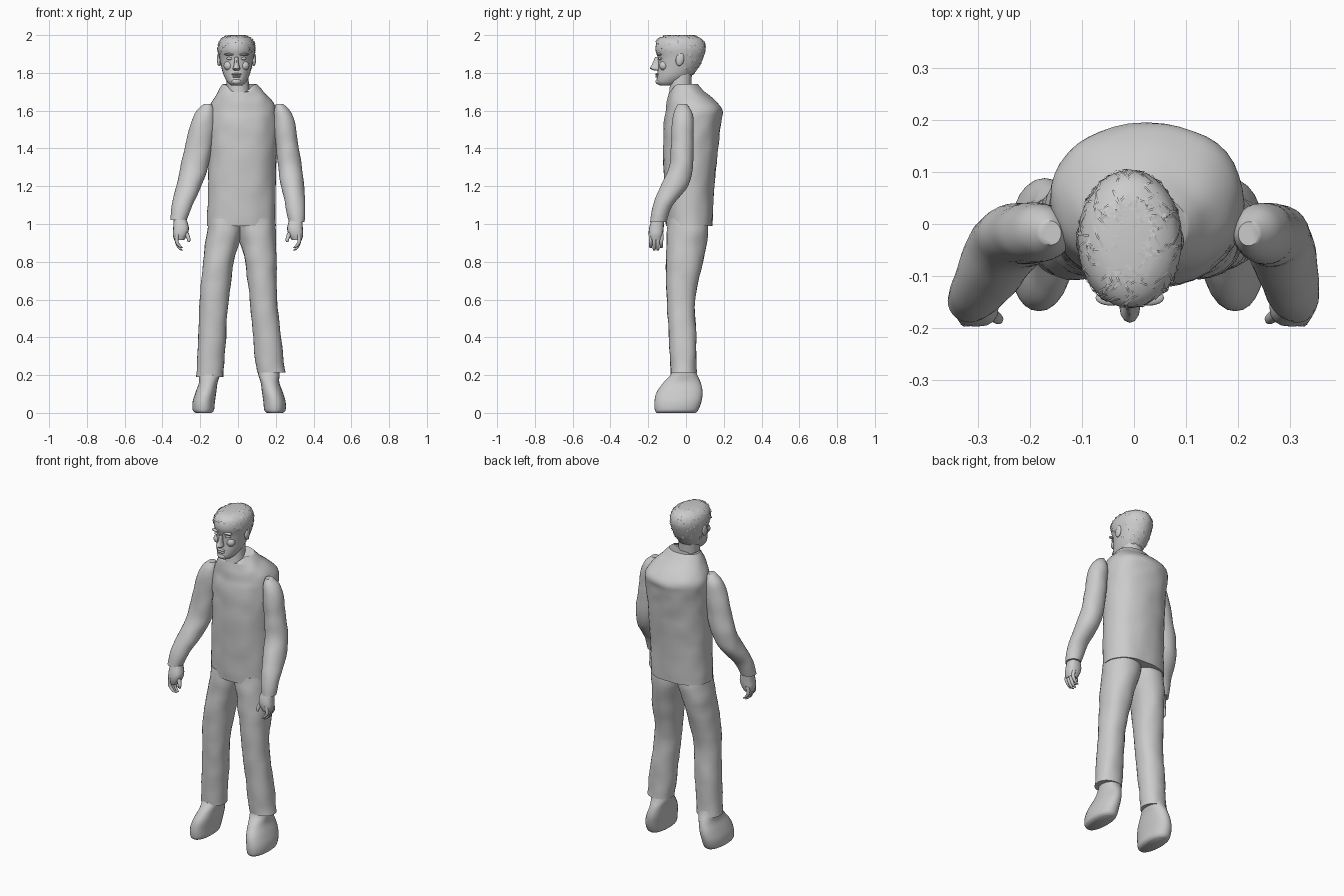
import bpy, bmesh, math, random
from mathutils import Vector, noise

random.seed(4)
cube = bpy.data.objects.get("Cube")
if cube:
    bpy.data.objects.remove(cube, do_unlink=True)

grey = bpy.data.materials.new("plain grey")
grey.use_nodes = True
colour = (0.6, 0.6, 0.6, 1)
grey.diffuse_color = colour
grey.node_tree.nodes["Principled BSDF"].inputs["Base Color"].default_value = colour


def finish(name, bm, smooth=True):
    bmesh.ops.recalc_face_normals(bm, faces=bm.faces)
    mesh = bpy.data.meshes.new(name)
    bm.to_mesh(mesh)
    bm.free()
    obj = bpy.data.objects.new(name, mesh)
    bpy.context.collection.objects.link(obj)
    mesh.materials.append(grey)
    if smooth:
        bpy.ops.object.select_all(action='DESELECT')
        obj.select_set(True)
        bpy.context.view_layer.objects.active = obj
        bpy.ops.object.shade_smooth_by_angle(angle=math.radians(50))
    return obj


def spline(a, b, c, d, t):
    return b + 0.5 * t * (c - a + t * (2 * a - 5 * b + 4 * c - d + t * (3 * (b - c) + d - a)))


def loft(sections, sides=28, power=2.0, steps=5, rough=0.0, dip=0.0):
    """Smooth skin through oval rings given as (x0, x1, y0, y1, z)."""
    bm = bmesh.new()
    rows = []
    last = len(sections) - 1
    for i in range(last):
        four = [sections[max(0, min(last, i + k))] for k in (-1, 0, 1, 2)]
        for s in range(steps):
            rows.append([spline(*v, s / steps) for v in zip(*four)])
    rows.append(sections[-1])
    rings = []
    for r, (x0, x1, y0, y1, z) in enumerate(rows):
        ring = []
        for k in range(sides):
            a = math.tau * k / sides
            c, s = math.cos(a), math.sin(a)
            px = math.copysign(abs(c) ** (2 / power), c)
            py = math.copysign(abs(s) ** (2 / power), s)
            p = Vector(((x0 + x1 + (x1 - x0) * px) / 2, (y0 + y1 + (y1 - y0) * py) / 2, z))
            fold = rough * noise.noise(p * 14)
            p += Vector((c, s, 0)) * fold
            if dip:
                p.z -= dip * max(0, -s) ** 6 * max(0, 1 - (len(rows) - 1 - r) / steps)
            ring.append(bm.verts.new(p))
        rings.append(ring)
    for a, b in zip(rings, rings[1:]):
        for k in range(sides):
            n = (k + 1) % sides
            bm.faces.new((a[k], a[n], b[n], b[k]))
    bm.faces.new(rings[0])
    bm.faces.new(rings[-1])
    return bm


def tube(points):
    """Thin rounded limb through (x, y, z, radius) points."""
    return loft([(x - r, x + r, y - r, y + r, z) for x, y, z, r in points], sides=10, steps=3)


def ball(name, centre, size, turn=0.0):
    bm = bmesh.new()
    bmesh.ops.create_uvsphere(bm, u_segments=16, v_segments=10, radius=1)
    for v in bm.verts:
        v.co = Vector([a * b for a, b in zip(v.co, size)])
        v.co.rotate(Vector((0, 0, 1)).rotation_difference(Vector((0, math.sin(turn), math.cos(turn)))))
        v.co += Vector(centre)
    return finish(name, bm)


# Sleeveless top with a sloping upper back and a dipped collar
finish("torso", loft([
    (-.165, .2, -.105, .14, .99), (-.16, .2, -.115, .15, 1.2),
    (-.157, .205, -.12, .17, 1.4), (-.16, .21, -.115, .185, 1.54),
    (-.157, .207, -.105, .195, 1.6), (-.14, .185, -.1, .165, 1.645),
    (-.105, .135, -.09, .1, 1.7), (-.085, .1, -.075, .06, 1.74)],
    sides=40, power=2.25, rough=.006, dip=.06))

# Trousers
finish("right_trouser_leg", loft([
    (-.22, -.08, -.08, .055, .19), (-.21, -.063, -.09, .053, .4),
    (-.203, -.05, -.1, .048, .6), (-.185, -.022, -.105, .09, .8),
    (-.165, .02, -.1, .115, .95), (-.155, .04, -.095, .11, 1.03)],
    power=2.2, rough=.006))
finish("left_trouser_leg", loft([
    (.1, .25, -.08, .057, .215), (.08, .23, -.09, .053, .4),
    (.063, .207, -.1, .048, .6), (.035, .203, -.105, .09, .8),
    (.0, .2, -.1, .115, .95), (-.02, .19, -.095, .11, 1.03)],
    power=2.2, rough=.006))

# Shoes: broad rounded toe, narrow ankle
for name, side, shift in (("right_shoe", -1, 0), ("left_shoe", 1, .012)):
    rings = [(.14, .225, -.155, .05, 0), (.127, .24, -.165, .065, .015),
             (.122, .24, -.167, .082, .06), (.115, .225, -.155, .088, .11),
             (.108, .207, -.12, .078, .16), (.095, .208, -.08, .058, .205),
             (.095, .208, -.07, .045, .25)]
    finish(name, loft([(side * (a if side > 0 else b) + shift, side * (b if side > 0 else a) + shift, c, d, z)
                       for a, b, c, d, z in rings], power=2.2))

# Sleeves, bent forward at the elbow
finish("right_sleeve", loft([
    (-.358, -.272, -.19, -.105, 1.02), (-.35, -.24, -.175, -.07, 1.1),
    (-.328, -.195, -.135, .01, 1.2), (-.305, -.158, -.09, .037, 1.3),
    (-.277, -.135, -.078, .04, 1.42), (-.25, -.12, -.075, .04, 1.53),
    (-.222, -.122, -.062, .03, 1.595), (-.18, -.14, -.04, .005, 1.635)], rough=.004))
finish("left_sleeve", loft([
    (.27, .353, -.19, -.105, 1.01), (.25, .356, -.175, -.07, 1.1),
    (.227, .35, -.135, .01, 1.2), (.212, .338, -.09, .037, 1.3),
    (.2, .32, -.078, .04, 1.42), (.19, .303, -.075, .04, 1.53),
    (.19, .28, -.062, .03, 1.595), (.202, .24, -.04, .005, 1.635)], rough=.004))

# Hands: cuffed palm, four curled fingers and a thumb
for name, side in (("right", -1), ("left", 1)):
    def across(bm):
        for v in bm.verts:
            v.co.x *= side
        return bm
    finish(name + "_palm", across(loft([
        (.285, .338, -.19, -.13, .915), (.268, .345, -.197, -.122, .945),
        (.26, .343, -.195, -.118, .98), (.275, .34, -.18, -.115, 1.03)], sides=16, power=2.6)))
    for n in range(4):
        y = -.187 + n * .019
        tip = .86 + (.012 if n in (0, 3) else 0)
        finish(f"{name}_finger_{n + 1}", across(tube([
            (.295, y, tip, .006), (.31, y, tip + .012, .009),
            (.325, y, .91, .01), (.32, y, .95, .011)])))
    finish(name + "_thumb", across(tube([
        (.262, -.185, .905, .006), (.261, -.183, .92, .01), (.275, -.172, .955, .013)])))

# Neck and head
finish("neck", tube([(.005, -.03, 1.64, .07), (0, -.03, 1.71, .06), (-.005, -.025, 1.8, .06)]))
skull = [(-.035, .02, -.138, -.055, 1.732), (-.055, .04, -.155, -.02, 1.75),
         (-.075, .06, -.153, .03, 1.785), (-.088, .072, -.148, .065, 1.83),
         (-.097, .081, -.15, .088, 1.88), (-.102, .086, -.162, .098, 1.925),
         (-.09, .075, -.152, .085, 1.965), (-.06, .045, -.115, .05, 1.988),
         (-.025, .01, -.06, .0, 1.994)]
finish("head", loft(skull))

# Face
mid = -.008
finish("nose", loft([
    (mid - .012, mid + .012, -.165, -.13, 1.812), (mid - .02, mid + .02, -.19, -.13, 1.822),
    (mid - .013, mid + .013, -.18, -.13, 1.845), (mid - .009, mid + .009, -.163, -.13, 1.885)],
    sides=12, steps=3))
ball("upper_lip", (mid, -.15, 1.793), (.027, .014, .006))
ball("lower_lip", (mid, -.149, 1.781), (.023, .014, .007))
ball("chin", (mid, -.143, 1.754), (.026, .018, .016))
for name, side in (("right", -1), ("left", 1)):
    ball(name + "_brow", (mid + side * .036, -.142, 1.898), (.03, .015, .007))
    ball(name + "_eye", (mid + side * .035, -.134, 1.876), (.018, .013, .008))
    ball(name + "_cheek", (mid + side * .042, -.118, 1.838), (.026, .024, .025))
    ball(name + "_ear", (mid + side * .093, -.032, 1.872), (.011, .022, .036), .2)

# Hair shell: enlarged skull cut along a slanting hairline
grow = .006
hair = loft([(a - grow, b + grow, c - grow / 2, d + grow, z + grow) for a, b, c, d, z in skull],
            sides=36)
low = [f for f in hair.faces
       if f.calc_center_median().z < 1.775 + .9 * (.05 - f.calc_center_median().y)]
bmesh.ops.delete(hair, geom=low, context='FACES')
bmesh.ops.recalc_face_normals(hair, faces=hair.faces)

# Loose crossing locks laid over the shell
locks = bmesh.new()
hair.faces.ensure_lookup_table()
for n in range(220):
    face = random.choice(hair.faces)
    normal = face.normal.copy()
    centre = face.calc_center_median()
    if normal.dot(centre - Vector((mid, -.03, 1.87))) < 0:
        normal.negate()
    along = normal.cross(Vector((random.uniform(-1, 1), random.uniform(-1, 1), .4))).normalized()
    side = normal.cross(along) * .0022
    half = random.uniform(.012, .026)
    rows = []
    for t in (-1, 0, 1):
        p = centre + along * half * t + normal * (.004 - .005 * abs(t))
        p.z = min(p.z, 2.0)
        rows.append((locks.verts.new(p - side), locks.verts.new(p + side)))
    for a, b in zip(rows, rows[1:]):
        locks.faces.new((a[0], a[1], b[1], b[0]))
finish("hair", hair)
finish("hair_locks", locks, smooth=False)
